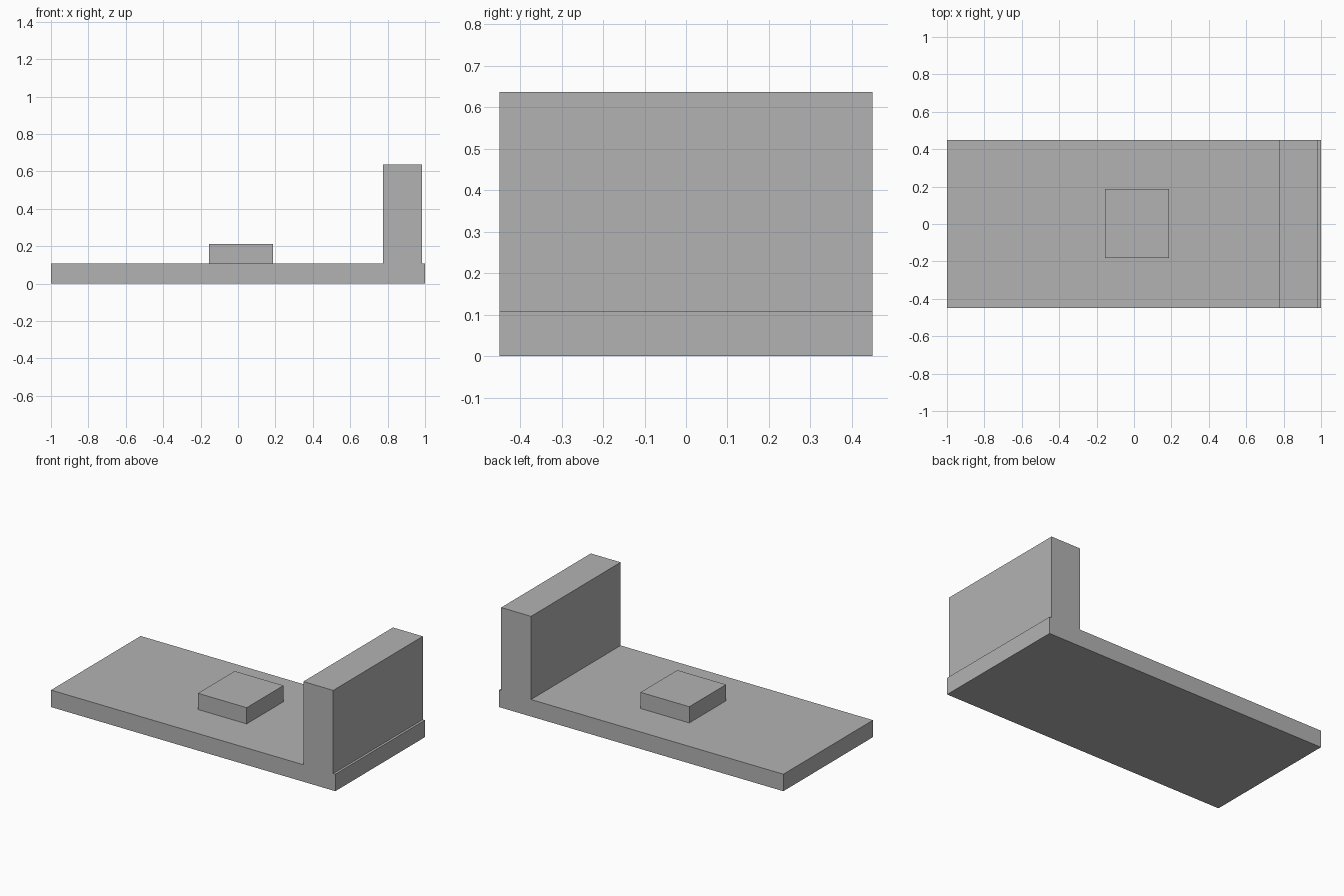
import bpy
import bmesh

cube = bpy.data.objects.get("Cube")
if cube:
    bpy.data.objects.remove(cube, do_unlink=True)

grey = bpy.data.materials.new("plain grey")
grey.use_nodes = True
colour = (0.45, 0.45, 0.45, 1)
grey.diffuse_color = colour
grey.node_tree.nodes["Principled BSDF"].inputs["Base Color"].default_value = colour


def extrude_profile(name, profile, y_front, y_back):
    """Extrude an x-z outline from front to back as a flat-faced solid."""
    bm = bmesh.new()
    face = bm.faces.new([bm.verts.new((x, y_front, z)) for x, z in profile])
    moved = bmesh.ops.extrude_face_region(bm, geom=[face])["geom"]
    verts = [v for v in moved if isinstance(v, bmesh.types.BMVert)]
    bmesh.ops.translate(bm, verts=verts, vec=(0, y_back - y_front, 0))
    bmesh.ops.recalc_face_normals(bm, faces=bm.faces)
    mesh = bpy.data.meshes.new(name)
    bm.to_mesh(mesh)
    bm.free()
    mesh.materials.append(grey)
    obj = bpy.data.objects.new(name, mesh)
    bpy.context.collection.objects.link(obj)
    return obj


base_top, wall_top, block_top = 0.108, 0.637, 0.211
wall_in, wall_out = 0.775, 0.985

# Base slab and upright end wall, one solid with a narrow ledge outside the wall
extrude_profile("base_and_end_wall", [
    (-1, 0), (1, 0), (1, base_top), (wall_out, base_top),
    (wall_out, wall_top), (wall_in, wall_top), (wall_in, base_top), (-1, base_top),
], -0.45, 0.45)

# Raised block standing on the slab
extrude_profile("raised_block", [
    (-0.155, base_top), (0.188, base_top), (0.188, block_top), (-0.155, block_top),
], -0.181, 0.188)
